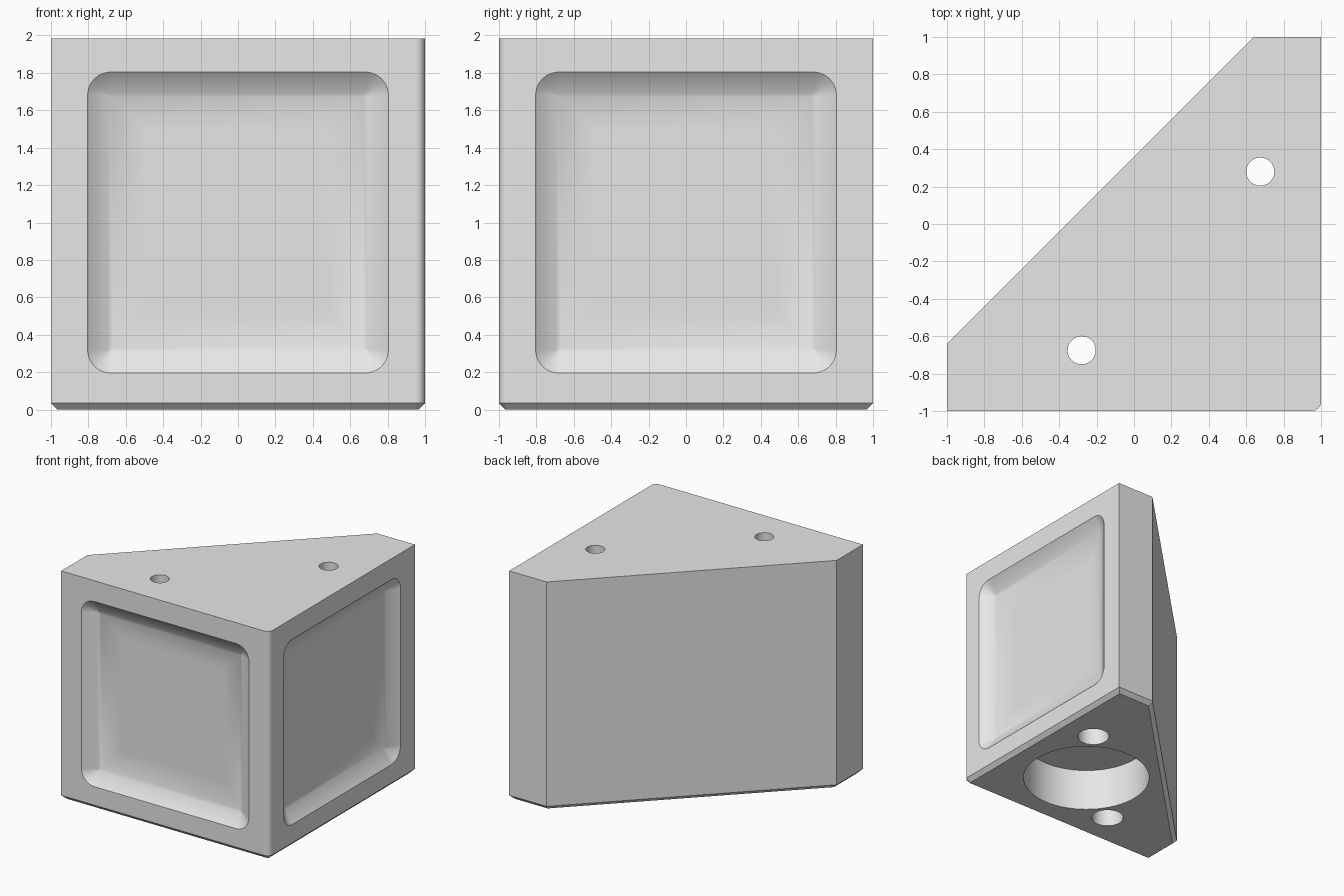
import bpy, bmesh, math
from mathutils import Vector, Matrix

if "Cube" in bpy.data.objects:
    bpy.data.objects.remove(bpy.data.objects["Cube"], do_unlink=True)

HEIGHT = 1.985

grey = bpy.data.materials.new("light_grey")
grey.use_nodes = True
grey.diffuse_color = (0.8, 0.8, 0.8, 1)
grey.node_tree.nodes["Principled BSDF"].inputs["Base Color"].default_value = (0.8, 0.8, 0.8, 1)


def make_object(name, bm):
    bmesh.ops.recalc_face_normals(bm, faces=bm.faces[:])
    mesh = bpy.data.meshes.new(name)
    bm.to_mesh(mesh)
    bm.free()
    mesh.materials.append(grey)
    obj = bpy.data.objects.new(name, mesh)
    bpy.context.collection.objects.link(obj)
    return obj


def make_block():
    # Square block with its back left corner cut off diagonally
    bm = bmesh.new()
    outline = [(-1, -1), (1, -1), (1, 1), (0.64, 1), (-1, -0.64)]
    base = bm.faces.new([bm.verts.new((x, y, 0)) for x, y in outline])
    extruded = bmesh.ops.extrude_face_region(bm, geom=[base], use_keep_orig=True)["geom"]
    top = [g for g in extruded if isinstance(g, bmesh.types.BMVert)]
    bmesh.ops.translate(bm, verts=top, vec=(0, 0, HEIGHT))
    bmesh.ops.recalc_face_normals(bm, faces=bm.faces[:])
    # Rounded outer corner
    corner = [e for e in bm.edges if all(v.co.x > 0.99 and v.co.y < -0.99 for v in e.verts)]
    bmesh.ops.bevel(bm, geom=corner, offset=0.05, segments=8, profile=0.5, affect='EDGES')
    # Chamfer around the foot
    foot = [e for e in bm.edges if all(v.co.z < 0.001 for v in e.verts)]
    bmesh.ops.bevel(bm, geom=foot, offset=0.035, segments=1, affect='EDGES')
    return make_object("corner_block", bm)


def rounded_square(half, radius, steps=8):
    points = []
    for quarter in range(4):
        start = quarter * math.pi / 2
        sx = 1 if quarter in (0, 3) else -1
        sy = 1 if quarter < 2 else -1
        for i in range(steps + 1):
            a = start + i / steps * math.pi / 2
            points.append((sx * (half - radius) + radius * math.cos(a),
                           sy * (half - radius) + radius * math.sin(a)))
    return points


def recess_cutter(name, place):
    # Dished panel: a flat floor that curves up to a rounded square rim
    bm = bmesh.new()
    curve, floor_half, steps = 0.5, 0.49, 20
    depth = curve * (1 - math.cos(math.radians(39)))
    rings = []
    for i in range(steps + 1):
        a = math.radians(60) * (1 - i / steps)
        half = floor_half + curve * math.sin(a)
        d = depth - curve * (1 - math.cos(a))
        ring = rounded_square(half, max(half - 0.68, 0))
        rings.append([bm.verts.new(place(u, v, d)) for u, v in ring])
    count = len(rings[0])
    for r, s in zip(rings, rings[1:]):
        for i in range(count):
            j = (i + 1) % count
            bm.faces.new((r[i], r[j], s[j], s[i]))
    bm.faces.new(rings[0])
    bm.faces.new(rings[-1])
    bmesh.ops.remove_doubles(bm, verts=bm.verts[:], dist=0.0001)
    return make_object(name, bm)


def bore_cutter(name, x, y, radius, low, high):
    bm = bmesh.new()
    bmesh.ops.create_cone(bm, cap_ends=True, segments=64, radius1=radius, radius2=radius,
                          depth=high - low,
                          matrix=Matrix.Translation(Vector((x, y, (low + high) / 2))))
    return make_object(name, bm)


block = make_block()

cutters = [
    recess_cutter("front_recess", lambda u, v, d: (u, d - 1, 1 + v)),
    recess_cutter("side_recess", lambda u, v, d: (1 - d, u, 1 + v)),
    bore_cutter("foot_socket", 0.28, -0.28, 0.52, -0.2, 0.37),
]
# Screw holes: narrow at the top, wide access bore from below
for x, y in ((0.675, 0.28), (-0.28, -0.675)):
    cutters.append(bore_cutter("access_bore", x, y, 0.13, -0.2, 1.6))
    cutters.append(bore_cutter("screw_hole", x, y, 0.075, 1.4, 2.2))

bpy.ops.object.select_all(action='DESELECT')
bpy.context.view_layer.objects.active = block
block.select_set(True)
for cutter in cutters:
    cutter.hide_render = True
    mod = block.modifiers.new(cutter.name, 'BOOLEAN')
    mod.operation = 'DIFFERENCE'
    mod.solver = 'EXACT'
    mod.object = cutter
    bpy.ops.object.modifier_apply(modifier=mod.name)
    bpy.data.objects.remove(cutter, do_unlink=True)

# Smooth curves, crisp flat faces
bpy.ops.object.shade_smooth_by_angle(angle=math.radians(30))
weighted = block.modifiers.new("flat_face_normals", 'WEIGHTED_NORMAL')
weighted.keep_sharp = True
